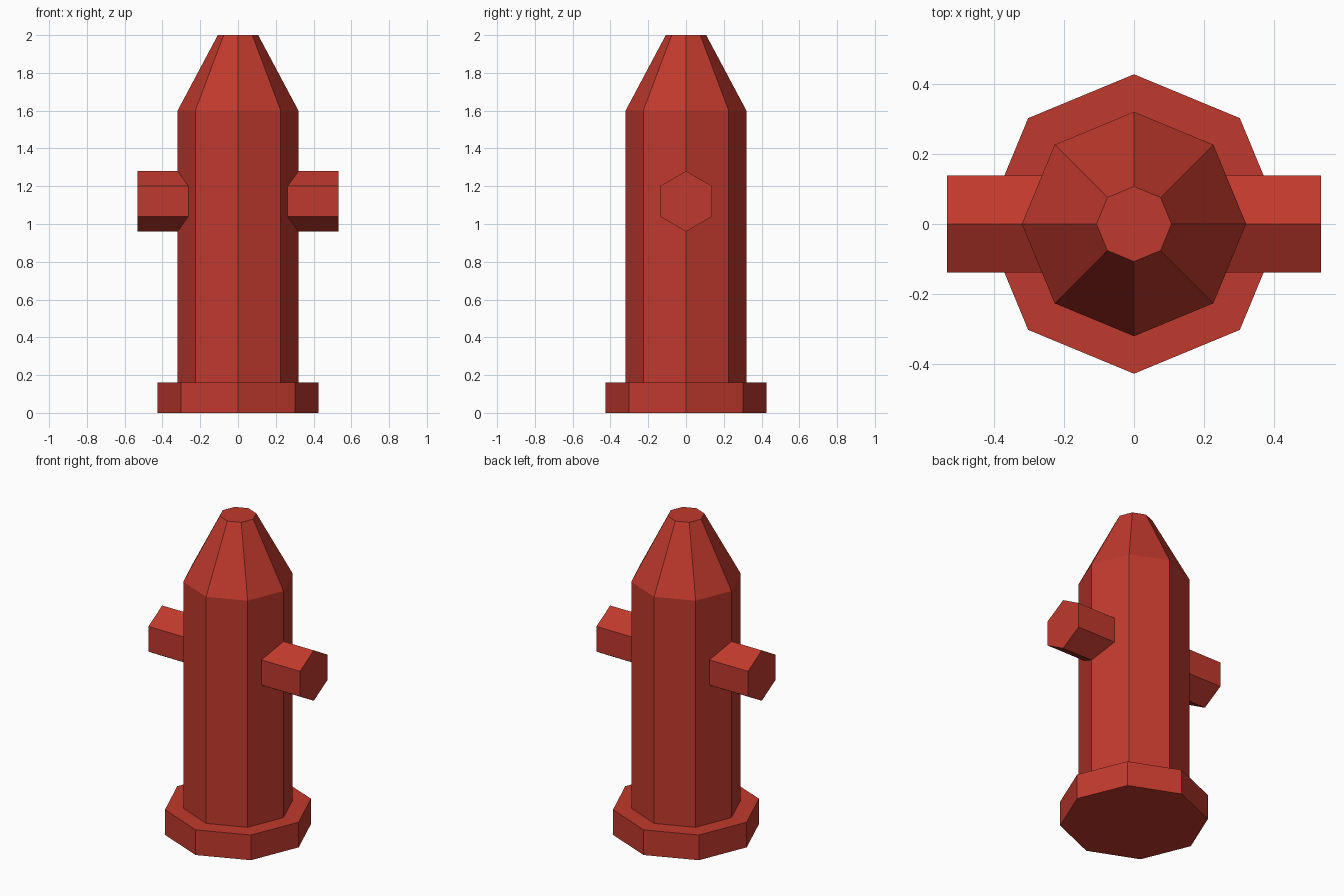
import bpy
import math

if "Cube" in bpy.data.objects:
    bpy.data.objects.remove(bpy.data.objects["Cube"])

# Single red paint for the whole hydrant
red = bpy.data.materials.new("red paint")
red.diffuse_color = (0.527, 0.041, 0.026, 1.0)
red.use_nodes = True
red.node_tree.nodes["Principled BSDF"].inputs["Base Color"].default_value = red.diffuse_color


def prism(name, sides, r_low, r_high, length, location, rotation=(0, 0, 0)):
    """Flat-shaded tapered prism centred on its location."""
    bpy.ops.mesh.primitive_cone_add(
        vertices=sides, radius1=r_low, radius2=r_high, depth=length,
        location=location, rotation=rotation)
    obj = bpy.context.object
    obj.name = name
    obj.data.name = name
    obj.data.materials.append(red)
    return obj


def upright(name, r_low, r_high, z0, z1):
    """Octagonal section standing between two heights."""
    return prism(name, 8, r_low, r_high, z1 - z0, (0, 0, (z0 + z1) / 2))


# Foot flange, barrel and tapered cap
upright("base_flange", 0.427, 0.427, 0.0, 0.16)
upright("barrel", 0.32, 0.32, 0.16, 1.6)
upright("cap", 0.32, 0.107, 1.6, 2.0)

# Hexagonal outlets: one bar running through the barrel, points up and down
prism("side_outlets", 6, 0.16, 0.16, 1.066, (0, 0, 1.12),
      (math.pi / 2, 0, math.pi / 2))
